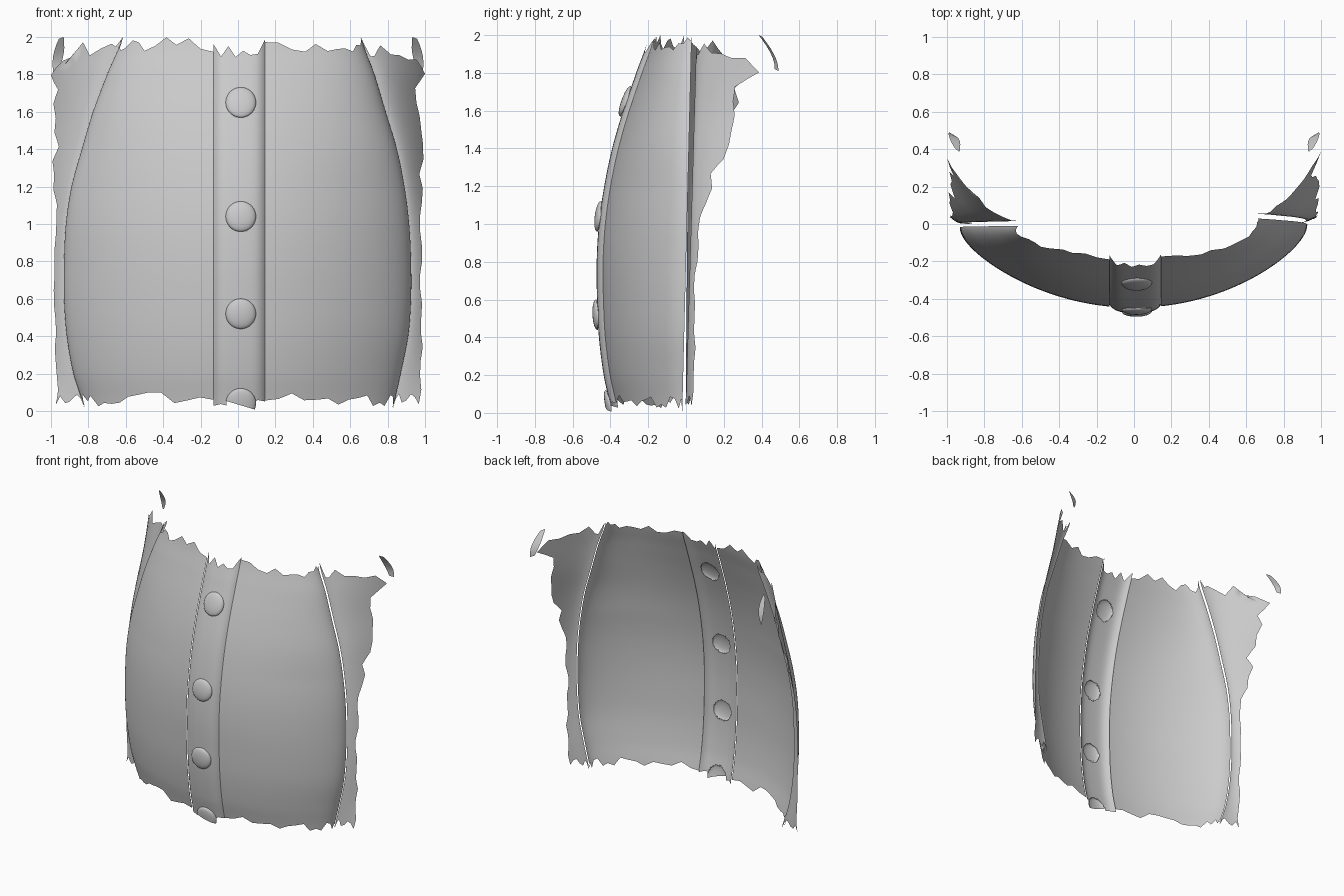
import bpy, bmesh, math, random

random.seed(11)
cube = bpy.data.objects.get("Cube")
if cube:
    bpy.data.objects.remove(cube, do_unlink=True)

grey = bpy.data.materials.new("plain grey")
grey.use_nodes = True
grey.diffuse_color = (0.6, 0.6, 0.6, 1)
grey.node_tree.nodes["Principled BSDF"].inputs["Base Color"].default_value = (0.6, 0.6, 0.6, 1)

# Profiles sampled at even heights from z = 0 to z = 2
DEPTH = [.37, .41, .435, .445, .447, .435, .407, .365, .307, .238, .172]
WIDTH_RIGHT = [.82, .88, .915, .93, .93, .92, .89, .835, .775, .70, .62]
WIDTH_LEFT = [.83, .87, .91, .925, .925, .915, .89, .85, .79, .73, .66]
FLARE = [.035, .04, .035, .03, .035, .05, .095, .16, .24, .29, .32]
BUTTON_HEIGHTS = [0.04, 0.52, 1.04, 1.65]
BUTTON_X, BUTTON_R = 0.015, 0.081
PANEL_MIN, PANEL_MAX = -0.13, 0.145


def smooth(table, z):
    """Catmull-Rom lookup in a height profile."""
    t = min(max(z / 0.2, 0), 9.999)
    i = int(t)
    f = t - i
    p = [table[min(max(k, 0), 10)] for k in range(i - 1, i + 3)]
    return p[1] + f / 2 * (p[2] - p[0] + f * (2 * p[0] - 5 * p[1] + 4 * p[2] - p[3]
                           + f * (3 * (p[1] - p[2]) + p[3] - p[0])))


def width(side, z):
    return smooth(WIDTH_LEFT if side > 0 else WIDTH_RIGHT, z)


def seam_y(side, z):
    """Depth of the side seam, which leans back on the left."""
    return -0.02 + (0.025 if side > 0 else 0.005) * z


def shell_y(x, z):
    t = min((x / width(x, z)) ** 2, 1)
    blend = 0.42 * min(1, (2 - z) / 0.8)
    bulge = (1 - blend) * math.sqrt(1 - t) + blend * (1 - t)
    return -smooth(DEPTH, z) * bulge + seam_y(x, z) * t ** 3


def panel_y(x, z):
    t = abs((x - BUTTON_X / 2) / 0.1375)
    return shell_y(x, z) + 0.008 - 0.034 * (1 - min(t, 1) ** 5)


def finish(name, bm):
    bm.normal_update()
    if sum(f.normal.y * f.calc_area() for f in bm.faces) > 0:
        bmesh.ops.reverse_faces(bm, faces=bm.faces[:])
    mesh = bpy.data.meshes.new(name)
    bm.to_mesh(mesh)
    bm.free()
    mesh.materials.append(grey)
    mesh.shade_smooth()
    obj = bpy.data.objects.new(name, mesh)
    bpy.context.collection.objects.link(obj)


def sheet(func, columns, rows):
    """Open grid of quads from func(column, row)."""
    bm = bmesh.new()
    grid = [[bm.verts.new(func(i, j)) for j in range(rows + 1)] for i in range(columns + 1)]
    for i in range(columns):
        for j in range(rows):
            bm.faces.new((grid[i][j], grid[i + 1][j], grid[i + 1][j + 1], grid[i][j + 1]))
    return bm


def torn(count, low, high, step):
    """Ragged edge: random peaks every few steps, straight in between."""
    peaks = [random.uniform(low, high) for _ in range(count // step + 2)]
    edge = []
    for i in range(count + 1):
        k, f = i // step, (i % step) / step
        edge.append(peaks[k] * (1 - f) + peaks[k + 1] * f)
    return edge


# Front shell halves
def front_half(name, side, start):
    cols, rows = 48, 60
    bottom, top = torn(cols, 0.02, 0.1, 3), torn(cols, 1.92, 2.0, 4)
    bottom[-1], top[-1] = 0.01, 2.0

    def point(i, j):
        z = bottom[i] + (top[i] - bottom[i]) * j / rows
        a = width(side, z)
        t0 = math.asin(start / a)
        x = side * a * math.sin(t0 + (math.pi / 2 - t0) * i / cols)
        return x, shell_y(x, z), z
    finish(name, sheet(point, cols, rows))


front_half("front_shell_left", 1, PANEL_MAX)
front_half("front_shell_right", -1, -PANEL_MIN)

# Raised centre panel with an opening under each button
cols, rows = 28, 180
bottom, top = torn(cols, 0.02, 0.09, 4), torn(cols, 1.88, 1.99, 4)


def panel_point(i, j):
    x = PANEL_MIN + (PANEL_MAX - PANEL_MIN) * i / cols
    z = bottom[i] + (top[i] - bottom[i]) * j / rows
    return x, panel_y(x, z), z


def under_button(face):
    c = face.calc_center_median()
    return any(math.hypot(c.x - BUTTON_X, c.z - h) < BUTTON_R * 0.9 for h in BUTTON_HEIGHTS)


bm = sheet(panel_point, cols, rows)
bmesh.ops.delete(bm, geom=[f for f in bm.faces if under_button(f)], context='FACES')
finish("centre_panel", bm)

# Domed buttons following the panel, the lowest one cut off at the torn edge
for n, h in enumerate(BUTTON_HEIGHTS):
    rings, sides = 10, 36

    def dome(i, j):
        t = i / rings * math.pi / 2
        a = j / sides * math.tau
        x = BUTTON_X + BUTTON_R * math.sin(t) * math.cos(a)
        z = h + BUTTON_R * math.sin(t) * math.sin(a)
        return x, panel_y(x, z) - 0.025 * math.cos(t) ** 0.8 - 0.002, z
    bm = sheet(dome, rings, sides)
    bmesh.ops.remove_doubles(bm, verts=bm.verts[:], dist=0.0001)
    bmesh.ops.bisect_plane(bm, geom=bm.verts[:] + bm.edges[:] + bm.faces[:],
                           plane_co=(0, 0, 0.035), plane_no=(0.3, 0, 1), clear_inner=True)
    finish(f"button_{n + 1}", bm)


# Flared torn side pieces tucked behind the seams
def side_piece(name, side):
    cols, rows = 12, 48
    bottom, top = torn(cols, 0.03, 0.1, 2), torn(cols, 1.87, 1.98, 2)
    bottom[0], top[0] = 0.02, 2.0
    reach = torn(rows, 0.85, 1.1, 2)

    def point(i, j):
        z = bottom[i] + (top[i] - bottom[i]) * j / rows
        inner = width(side, z) - 0.006
        u = i / cols * reach[j]
        x = min(inner + (0.98 - inner) * u, 1)
        y = seam_y(side, z) + 0.018 + 0.004 * z + smooth(FLARE, z) * u ** 1.7
        return side * x, y, z
    finish(name, sheet(point, cols, rows))


# Loose scrap above and behind each side piece
def scrap(name, side):
    def point(i, j):
        t = j / 6
        half = 0.028 * math.sin(math.pi * (0.15 + 0.7 * t))
        x = min(0.945 + 0.03 * t + half * (2 * i - 1), 1)
        y = 0.385 + 0.085 * math.sin(t * math.pi / 2) + 0.02 * i
        return side * x, y, 2 - 0.18 * t - 0.01 * i
    finish(name, sheet(point, 1, 6))


for label, side in (("left", 1), ("right", -1)):
    side_piece(f"side_piece_{label}", side)
    scrap(f"loose_scrap_{label}", side)
